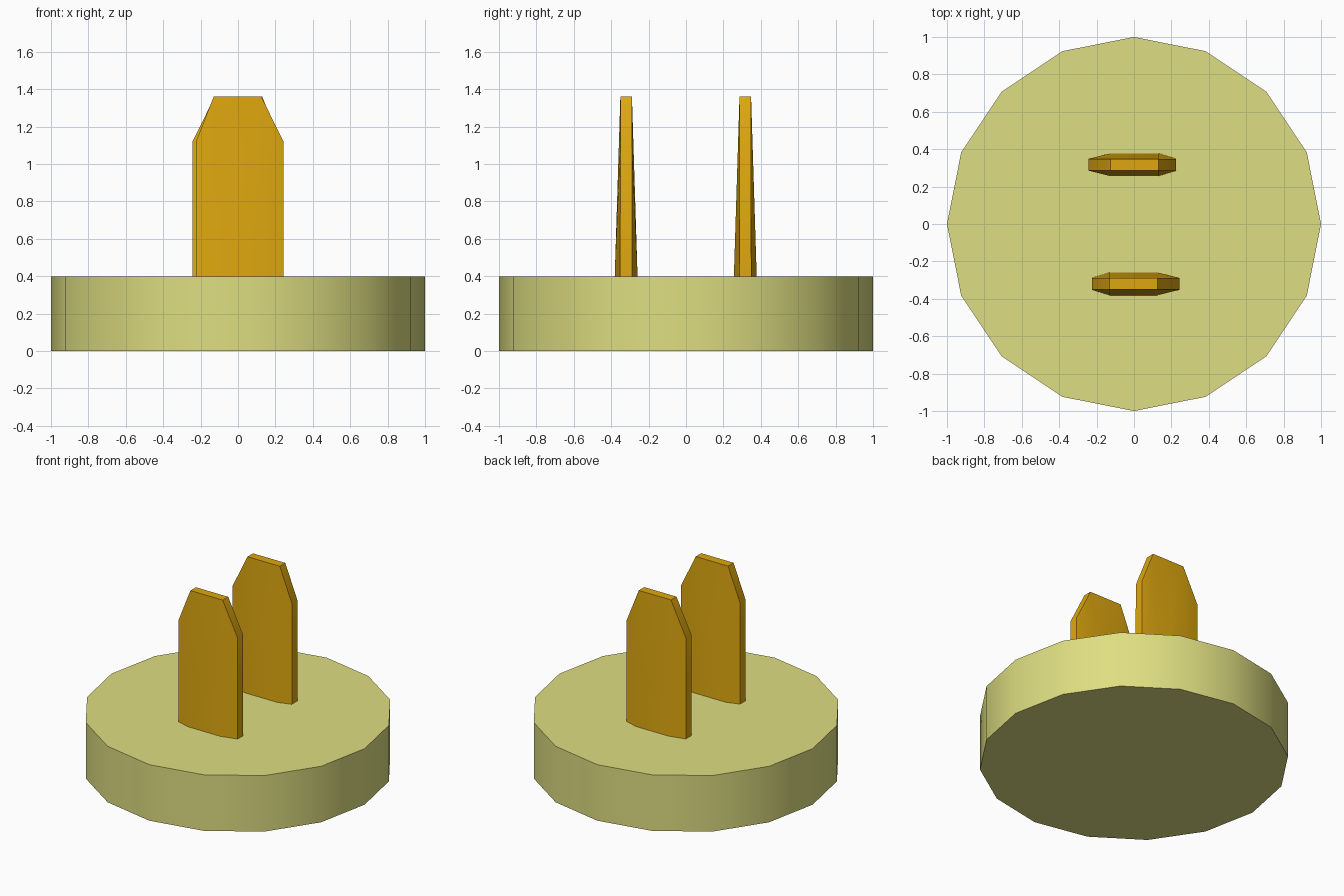
import bpy
import bmesh
import math

cube = bpy.data.objects.get("Cube")
if cube:
    bpy.data.objects.remove(cube, do_unlink=True)


def make_material(name, color):
    mat = bpy.data.materials.new(name)
    mat.use_nodes = True
    mat.diffuse_color = color
    mat.node_tree.nodes["Principled BSDF"].inputs["Base Color"].default_value = color
    return mat


def smooth(obj):
    bpy.ops.object.select_all(action="DESELECT")
    obj.select_set(True)
    bpy.context.view_layer.objects.active = obj
    bpy.ops.object.shade_smooth_by_angle(angle=math.radians(30))


cream = make_material("pale yellow", (0.73, 0.73, 0.223, 1))
amber = make_material("amber", (0.73, 0.387, 0.005, 1))

BASE_TOP = 0.4

# Round base disc
bpy.ops.mesh.primitive_cylinder_add(vertices=16, radius=1, depth=BASE_TOP,
                                    location=(0, 0, BASE_TOP / 2))
base = bpy.context.object
base.name = "base_disc"
base.data.materials.append(cream)
smooth(base)

# Blade columns: x, half thickness at the foot, height of the upper end
COLUMNS = [(-0.225, 0.032, 1.12), (-0.13, 0.061, 1.36),
           (0.125, 0.061, 1.36), (0.243, 0.032, 1.12)]
TIP_HALF = 0.031


def make_blade(name, y, turn):
    """Upright blade, bulging at the foot, with cut corners at the tip."""
    bm = bmesh.new()
    sides = []
    for s in (-1, 1):
        low = [bm.verts.new((x, s * half, BASE_TOP)) for x, half, top in COLUMNS]
        high = [bm.verts.new((x, s * TIP_HALF, top)) for x, half, top in COLUMNS]
        for i in range(len(COLUMNS) - 1):
            bm.faces.new((low[i], low[i + 1], high[i + 1], high[i]))
        sides.append(low + high[::-1])
    # Rim joining the two broad sides
    front, back = sides
    for i in range(len(front)):
        j = (i + 1) % len(front)
        bm.faces.new((front[i], front[j], back[j], back[i]))
    bmesh.ops.recalc_face_normals(bm, faces=bm.faces)
    mesh = bpy.data.meshes.new(name)
    bm.to_mesh(mesh)
    bm.free()
    mesh.materials.append(amber)
    obj = bpy.data.objects.new(name, mesh)
    obj.location.y = y
    obj.rotation_euler.z = turn
    bpy.context.collection.objects.link(obj)
    smooth(obj)


make_blade("front_prong", -0.32, 0)
make_blade("back_prong", 0.317, math.pi)
